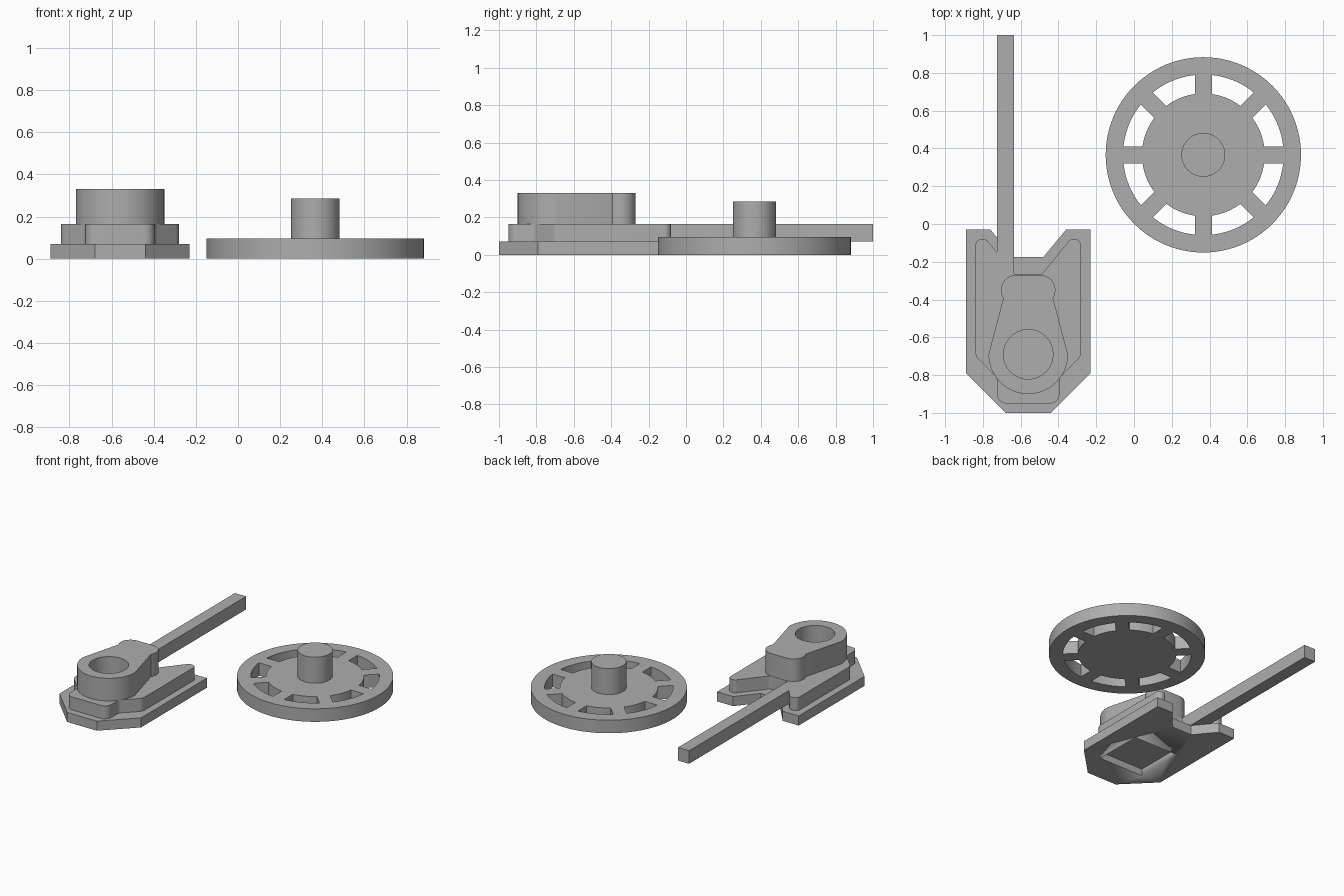
import bpy, bmesh, math
from mathutils import Vector

if "Cube" in bpy.data.objects:
    bpy.data.objects.remove(bpy.data.objects["Cube"])

grey = bpy.data.materials.new("grey plastic")
grey.diffuse_color = (0.42, 0.42, 0.42, 1)
grey.use_nodes = True
grey.node_tree.nodes["Principled BSDF"].inputs["Base Color"].default_value = grey.diffuse_color


def arc(cx, cy, r, a0, a1, n):
    """Points on an arc, angles in radians, both ends included."""
    return [(cx + r * math.cos(a0 + (a1 - a0) * i / n),
             cy + r * math.sin(a0 + (a1 - a0) * i / n)) for i in range(n + 1)]


def circle(cx, cy, r, n=96):
    return arc(cx, cy, r, 0, 2 * math.pi, n)[:-1]


def fillet(corners, n=8):
    """Round each corner (x, y, radius) of a closed polygon."""
    out = []
    for i, (x, y, r) in enumerate(corners):
        p = Vector((x, y))
        if r == 0:
            out.append((x, y))
            continue
        a = (Vector(corners[i - 1][:2]) - p).normalized()
        b = (Vector(corners[(i + 1) % len(corners)][:2]) - p).normalized()
        half = a.angle(b) / 2
        c = p + (a + b).normalized() * (r / math.sin(half))
        d0 = p + a * (r / math.tan(half)) - c
        d1 = p + b * (r / math.tan(half)) - c
        t0 = math.atan2(d0.y, d0.x)
        sweep = (math.atan2(d1.y, d1.x) - t0 + math.pi) % (2 * math.pi) - math.pi
        out += arc(c.x, c.y, r, t0, t0 + sweep, n)
    return out


def prism(name, loops, z0, z1):
    """Extrude an outline, with any further loops as holes, from z0 to z1."""
    cu = bpy.data.curves.new(name, 'CURVE')
    cu.dimensions = '2D'
    cu.fill_mode = 'BOTH'
    cu.extrude = (z1 - z0) / 2
    for pts in loops:
        s = cu.splines.new('POLY')
        s.points.add(len(pts) - 1)
        for p, (x, y) in zip(s.points, pts):
            p.co = (x, y, 0, 1)
        s.use_cyclic_u = True
    ob = bpy.data.objects.new(name, cu)
    bpy.context.collection.objects.link(ob)
    bpy.ops.object.select_all(action='DESELECT')
    ob.select_set(True)
    bpy.context.view_layer.objects.active = ob
    bpy.ops.object.convert(target='MESH')
    ob = bpy.context.object
    ob.name = name
    bm = bmesh.new()
    bm.from_mesh(ob.data)
    bmesh.ops.remove_doubles(bm, verts=bm.verts, dist=1e-5)
    bmesh.ops.translate(bm, verts=bm.verts, vec=(0, 0, (z0 + z1) / 2))
    bmesh.ops.recalc_face_normals(bm, faces=bm.faces)
    bm.to_mesh(ob.data)
    bm.free()
    ob.data.materials.clear()
    ob.data.materials.append(grey)
    bpy.ops.object.shade_smooth_by_angle(angle=math.radians(30))
    return ob


def mirrored(half, cx):
    """Full outline from the right half, listed bottom to top."""
    return ([(cx + u, y, r) for u, y, r in half]
            + [(cx - u, y, r) for u, y, r in reversed(half)])


# Wheel with eight slots between straight spokes, plus its axle
WX, WY, SPOKE = 0.367, 0.366, 0.045
R_IN, R_OUT = 0.325, 0.425
slots = []
for k in range(8):
    a, b = k * math.pi / 4, (k + 1) * math.pi / 4
    o, i = math.asin(SPOKE / R_OUT), math.asin(SPOKE / R_IN)
    slots.append(arc(WX, WY, R_OUT, a + o, b - o, 10)
                 + arc(WX, WY, R_IN, b - i, a + i, 10))
prism("wheel", [circle(WX, WY, 0.517)] + slots, 0, 0.095)
prism("axle", [circle(WX, WY, 0.116, 64)], 0.095, 0.285)

# Base plate with a notch at the back and a square pocket underneath
CX = -0.56
base = prism("base_plate", [fillet(mirrored(
    [(0.12, -1, 0), (0.33, -0.79, 0), (0.33, -0.03, 0),
     (0.20, -0.03, 0), (0.08, -0.175, 0)], CX))], 0, 0.07)
PY, PS = -0.62, 0.18
cutter = prism("pocket_cutter", [[(CX - PS, PY - PS), (CX + PS, PY - PS),
                                  (CX + PS, PY + PS), (CX - PS, PY + PS)]], -0.05, 0.05)
cutter.hide_render = True
mod = base.modifiers.new("pocket", 'BOOLEAN')
mod.operation = 'DIFFERENCE'
mod.solver = 'EXACT'
mod.object = cutter
bpy.context.view_layer.objects.active = base
bpy.ops.object.modifier_apply(modifier=mod.name)
bpy.data.objects.remove(cutter)

# Middle tier with rounded corners and two prongs
prism("middle_tier", [fillet(mirrored(
    [(0.165, -0.95, 0.05), (0.165, -0.815, 0.04), (0.28, -0.70, 0.06),
     (0.28, -0.08, 0.035), (0.223, -0.08, 0.03), (0.07, -0.268, 0.03)], CX))],
    0.07, 0.165)

# Long square handle
prism("handle_rod", [[(-0.725, -0.26), (-0.635, -0.26),
                      (-0.635, 1), (-0.725, 1)]], 0.07, 0.165)

# Top boss with a round front and a blind bore
top = arc(CX, -0.69, 0.21, -math.pi, 0, 40) + fillet(
    [(CX + 0.21, -0.27, 0.08), (CX - 0.21, -0.27, 0.08), (CX, -0.6, 0)])[:-1]
prism("top_boss", [top, circle(CX, -0.69, 0.131, 64)], 0.165, 0.33)
